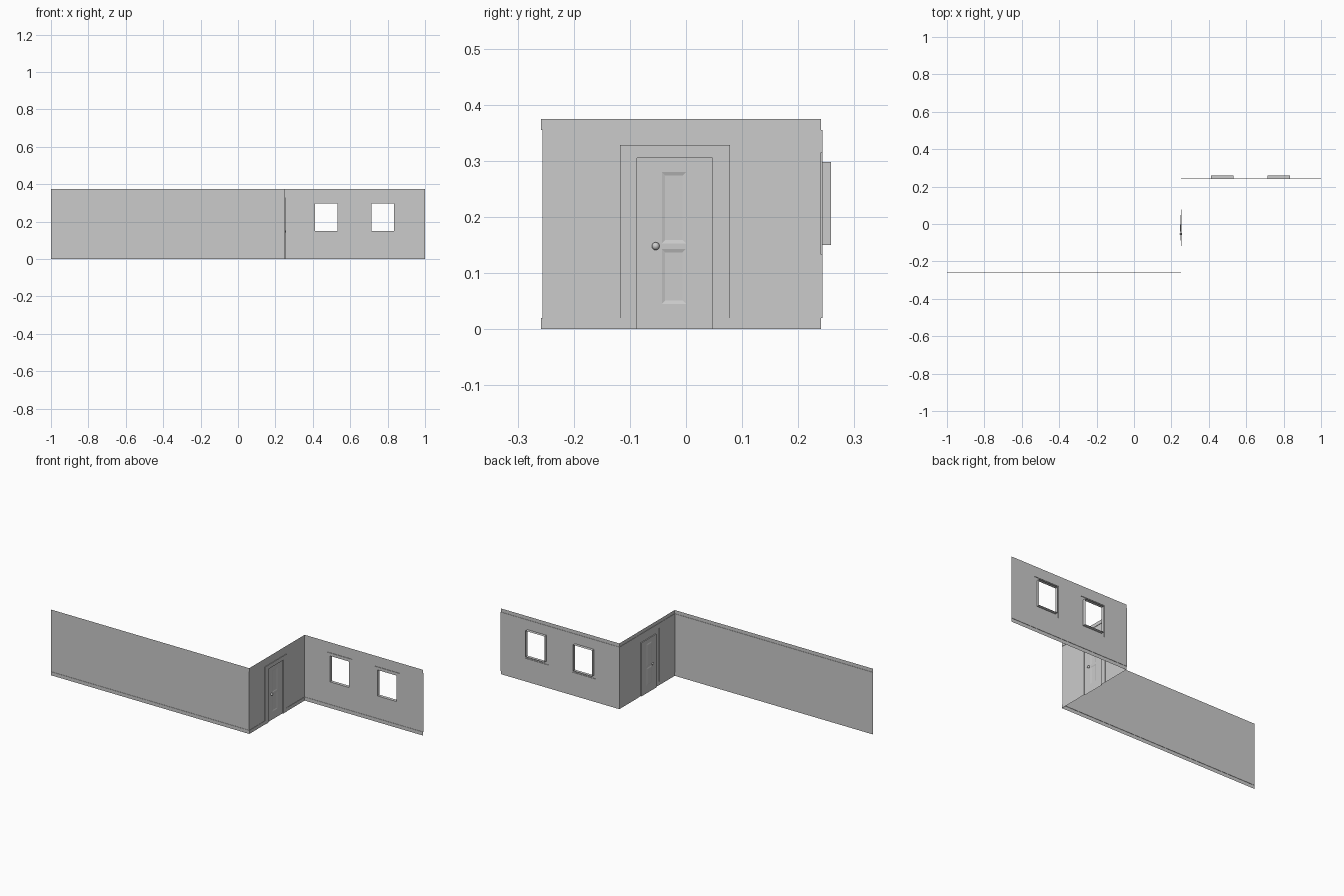
import bpy, bmesh

if "Cube" in bpy.data.objects:
    bpy.data.objects.remove(bpy.data.objects["Cube"])

H, T = 0.375, 0.02           # wall height, trim height
D = 0.002                    # trim projection
YF, YB, XC = -0.256, 0.243, 0.25


def make(name, polys):
    bm = bmesh.new()
    for p in polys:
        bm.faces.new([bm.verts.new(c) for c in p])
    bmesh.ops.remove_doubles(bm, verts=bm.verts, dist=1e-5)
    me = bpy.data.meshes.new(name)
    bm.to_mesh(me)
    bm.free()
    ob = bpy.data.objects.new(name, me)
    bpy.context.collection.objects.link(ob)
    return ob


def wall(name, place, us, vs, depth, shift=(0, 0)):
    """Stepped relief: one face per grid cell plus faces joining the steps; None is a hole."""
    polys = []

    def pt(i, v, d):
        u = us[i] + (shift[0] * d if i == 0 else shift[1] * d if i == len(us) - 1 else 0)
        return place(u, v, d)

    def cell(i, j):
        if i >= len(us) - 1 or j >= len(vs) - 1:
            return None
        return depth((us[i] + us[i + 1]) / 2, (vs[j] + vs[j + 1]) / 2)

    for i in range(len(us) - 1):
        for j in range(len(vs) - 1):
            a, b, c = cell(i, j), cell(i + 1, j), cell(i, j + 1)
            if a is None:
                continue
            v0, v1 = vs[j], vs[j + 1]
            polys.append([pt(i, v0, a), pt(i + 1, v0, a), pt(i + 1, v1, a), pt(i, v1, a)])
            if b is not None and b != a:
                polys.append([pt(i + 1, v0, a), pt(i + 1, v0, b), pt(i + 1, v1, b), pt(i + 1, v1, a)])
            if c is not None and c != a:
                polys.append([pt(i, v1, a), pt(i + 1, v1, a), pt(i + 1, v1, c), pt(i, v1, c)])
    return make(name, polys)


def on_front(u, v, d): return (u, YF - d, v)
def on_side(u, v, d): return (XC + d, u, v)
def on_back(u, v, d): return (u, YB - d, v)


def trim(u, v):
    return D if v < T or v > H - T else 0


def ring(place, a, da, b, db):
    """Four quads joining rectangle a at depth da to rectangle b at depth db."""
    def corners(r, d):
        return [place(u, v, d) for u, v in ((r[0], r[2]), (r[1], r[2]), (r[1], r[3]), (r[0], r[3]))]
    p, q = corners(a, da), corners(b, db)
    return [[p[k], p[(k + 1) % 4], q[(k + 1) % 4], q[k]] for k in range(4)], q


# Plain long wall with baseboard and crown
wall("long_wall", on_front, [-1, XC], [0, T, H - T, H], trim, (0, 1))

# Door wall: casing, recessed leaf with two panel openings
LEAF = -0.002
panels = [(-0.043, 0.0, 0.045, 0.143), (-0.043, 0.0, 0.153, 0.28)]


def door_depth(u, v):
    if any(p[0] < u < p[1] and p[2] < v < p[3] for p in panels):
        return None
    if -0.087 < u < 0.047 and v < 0.305:
        return LEAF
    if -0.118 < u < 0.078 and v < 0.328:
        return 0.003
    return trim(u, v)


wall("door_wall", on_side, [YF, -0.118, -0.087, -0.043, 0.0, 0.047, 0.078, YB],
     [0, T, 0.045, 0.143, 0.153, 0.28, 0.305, 0.328, H - T, H], door_depth, (-1, -1))

for n, p in enumerate(panels):
    m = 0.006
    quads, inner = ring(on_side, p, LEAF, (p[0] + m, p[1] - m, p[2] + m, p[3] - m), LEAF - 0.002)
    make(f"door_panel_{n}", quads + [inner])

# Door knob
bpy.ops.mesh.primitive_uv_sphere_add(segments=16, ring_count=10, radius=0.007,
                                     location=(XC + 0.001, -0.054, 0.148))
bpy.context.object.name = "door_knob"
bpy.ops.object.shade_smooth()

# Window wall with two framed openings
windows = [(0.413, 0.533, 0.15, 0.298), (0.713, 0.833, 0.15, 0.298)]
W, WD = 0.017, 0.003


def window_depth(u, v):
    for a, b, c, d in windows:
        if a < u < b and c < v < d:
            return None
        if a - W < u < b + W and c - W < v < d + W:
            return WD
    return trim(u, v)


us = [XC] + [e for a, b, _, _ in windows for e in (a - W, a, b, b + W)] + [1]
wall("window_wall", on_back, us,
     [0, T, 0.15 - W, 0.15, 0.298, 0.298 + W, H - T, H], window_depth, (1, 0))

for n, w in enumerate(windows):
    make(f"window_reveal_{n}", ring(on_back, w, WD, w, -0.015)[0])
